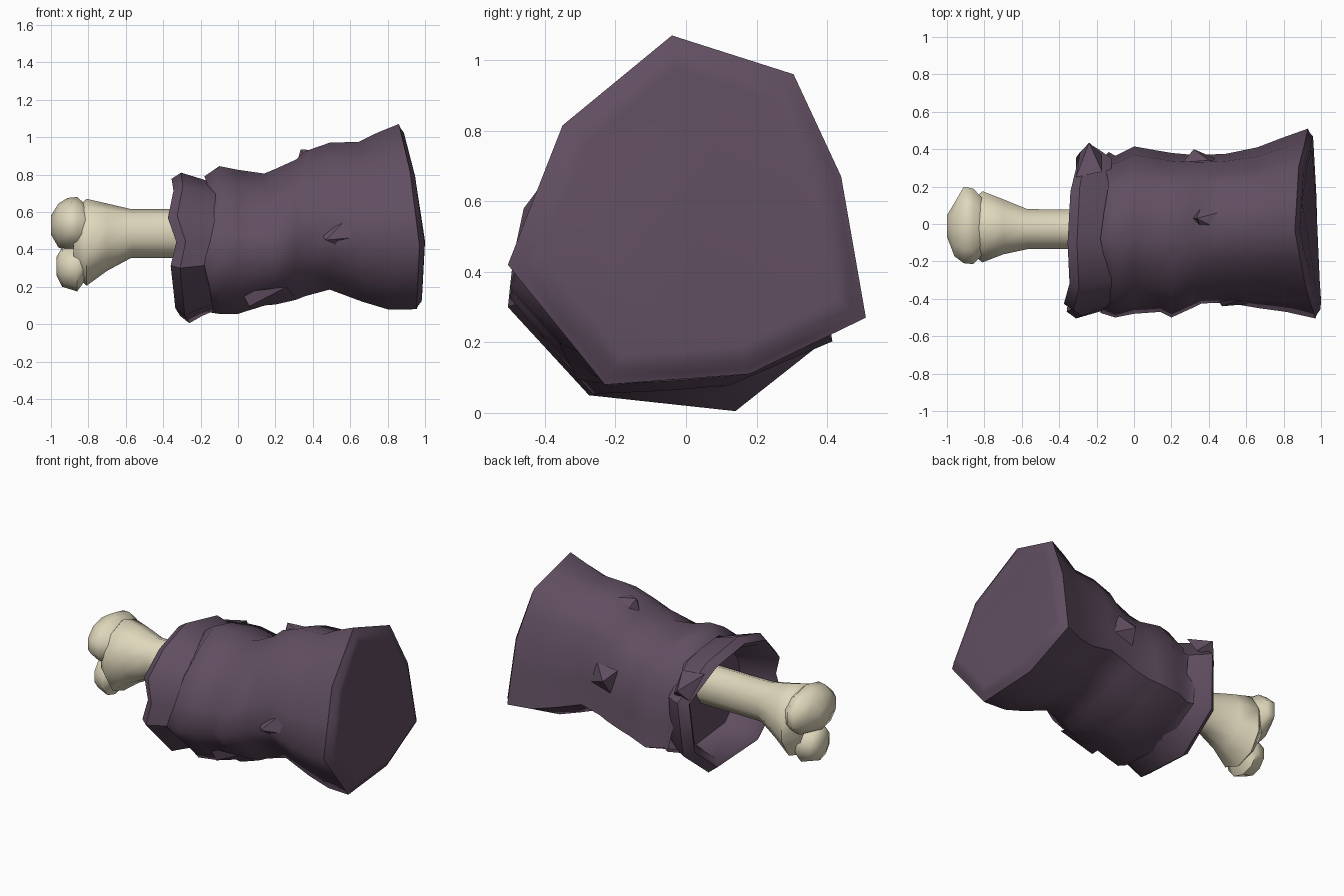
import bpy, bmesh, math
from mathutils import Vector

cube = bpy.data.objects.get("Cube")
if cube:
    bpy.data.objects.remove(cube, do_unlink=True)


def material(name, rgb):
    m = bpy.data.materials.new(name)
    m.use_nodes = True
    m.diffuse_color = (*rgb, 1)
    bsdf = m.node_tree.nodes["Principled BSDF"]
    bsdf.inputs["Base Color"].default_value = (*rgb, 1)
    bsdf.inputs["Roughness"].default_value = 0.9
    return m


CLOTH = material("dusky purple cloth", (0.118, 0.076, 0.118))
BONE = material("pale bone", (0.74, 0.68, 0.50))


def finish(name, bm, mat, angle):
    bmesh.ops.recalc_face_normals(bm, faces=bm.faces)
    mesh = bpy.data.meshes.new(name)
    bm.to_mesh(mesh)
    bm.free()
    ob = bpy.data.objects.new(name, mesh)
    bpy.context.collection.objects.link(ob)
    mesh.materials.append(mat)
    bpy.ops.object.select_all(action='DESELECT')
    ob.select_set(True)
    bpy.context.view_layer.objects.active = ob
    bpy.ops.object.shade_smooth_by_angle(angle=math.radians(angle))


def loft(name, rings, mat, angle, start=True):
    """Skin a list of equal-length point rings and cap them."""
    bm = bmesh.new()
    loops = [[bm.verts.new(p) for p in ring] for ring in rings]
    n = len(loops[0])
    for a, b in zip(loops, loops[1:]):
        for i in range(n):
            j = (i + 1) % n
            bm.faces.new((a[i], a[j], b[j], b[i]))
    if start:
        bm.faces.new(loops[0])
    bm.faces.new(loops[-1])
    finish(name, bm, mat, angle)


def fit(shape, x, y0, y1, z0, z1, bulge=0.0, lean=0.0, mid=0.0):
    """Stretch an outline to a bounding box at station x, rounding its flats."""
    ys, zs = [p.y for p in shape], [p.z for p in shape]
    out = []
    for p in shape:
        u = 2 * (p.y - min(ys)) / (max(ys) - min(ys)) - 1
        v = 2 * (p.z - min(zs)) / (max(zs) - min(zs)) - 1
        f = 1 + bulge * max(0, 1 / math.hypot(u, v) - 1)
        out.append(Vector((x + lean * (p.x - mid), (y0 + y1) / 2 + u * f * (y1 - y0) / 2,
                           (z0 + z1) / 2 + v * f * (z1 - z0) / 2)))
    return out


def shrink(ring, factor, dx):
    c = sum(ring, Vector()) / len(ring)
    return [Vector((p.x + dx, c.y + (p.y - c.y) * factor, c.z + (p.z - c.z) * factor))
            for p in ring]


# Main sleeve: tube flaring to a slanted faceted end with a softly raised cap
corners = [Vector(p) for p in (
    (.86, -.04, 1.07), (.88, .305, .96), (.915, .44, .67), (.93, .51, .27),
    (.945, .18, .11), (.955, -.23, .08), (.97, -.505, .42), (.92, -.35, .815))]
end_shape = []
for a, b in zip(corners, corners[1:] + corners[:1]):
    end_shape += [a, (a + b) / 2]
stations = [
    (-.16, -.475, .385, .06, .79), (-.10, -.50, .365, .055, .845),
    (0, -.48, .415, .055, .825), (.14, -.47, .39, .10, .805),
    (.20, -.50, .38, .105, .83), (.31, -.45, .37, .13, .88),
    (.36, -.425, .37, .15, .925), (.49, -.42, .375, .185, .97)]
rings = [fit(end_shape, *s, .35) for s in stations]
for i, p in enumerate(rings[0]):
    p.x += (-.02, .0, .025, .01)[i % 4]
rings.append(fit(end_shape, .66, -.45, .41, .12, .975, .2, .2, .93))
rings.append(fit(end_shape, .79, -.47, .46, .078, 1.025, .1, .6, .93))
rings += [end_shape, shrink(end_shape, .96, .008), shrink(end_shape, .91, .027),
          shrink(end_shape, .82, .03)]
loft("main_sleeve", rings, CLOTH, 62, start=False)

# Torn cuff: widest band curling in to a ragged lip around a hollow pocket
band = [Vector(p) for p in (
    (-.305, -.1, .81), (-.29, .2, .75), (-.24, .43, .56), (-.26, .40, .21),
    (-.26, .14, .005), (-.285, -.275, .05), (-.31, -.505, .30),
    (-.28, -.49, .44), (-.325, -.46, .58), (-.295, -.34, .74))]
back = fit(band, -.12, -.45, .35, .075, .75)
waist = fit(band, -.19, -.47, .40, .045, .775)
lip = shrink(band, .91, -.05)
inner = shrink(lip, .90, .03)
pocket = fit(band, -.13, -.38, .29, .13, .68)
loft("torn_cuff", [back, waist, band, lip, inner, pocket], CLOTH, 42, start=False)


# Bone: shaft swelling into two blended knuckles
def oval(x, y0, y1, z0, z1, sides=10):
    out = []
    for i in range(sides):
        a = math.tau * (i + .5) / sides
        out.append(Vector((x, (y0 + y1) / 2 + math.cos(a) * (y1 - y0) / 2,
                           (z0 + z1) / 2 + math.sin(a) * (z1 - z0) / 2)))
    return out


loft("bone_shaft", [oval(*s) for s in (
    (-.10, -.14, .08, .355, .615), (-.57, -.14, .085, .355, .615),
    (-.70, -.17, .14, .285, .645), (-.81, -.215, .185, .205, .67),
    (-.88, -.16, .12, .28, .60))], BONE, 60)
loft("upper_knuckle", [oval(*s) for s in (
    (-.74, -.10, .07, .45, .57), (-.86, -.225, .20, .385, .68),
    (-.91, -.22, .21, .39, .675), (-.96, -.18, .12, .41, .645),
    (-1.0, -.07, .05, .48, .58))], BONE, 60)
loft("lower_knuckle", [oval(*s) for s in (
    (-.74, -.08, .03, .34, .45), (-.86, -.17, .10, .175, .42),
    (-.94, -.14, .07, .20, .41), (-.97, -.08, .03, .26, .36))], BONE, 60)


# Pulled folds: shallow wedges rising from the cloth
def fold(name, base, peak):
    bm = bmesh.new()
    vs = [bm.verts.new(p) for p in base]
    top = bm.verts.new(peak)
    bm.faces.new(vs)
    for a, b in zip(vs, vs[1:] + vs[:1]):
        bm.faces.new((a, b, top))
    finish(name, bm, CLOTH, 35)


fold("top_fold", ((.31, .03, .84), (.37, .12, .85), (.52, .08, .92), (.52, -.06, .92),
                  (.38, -.06, .86)), (.335, .03, .935))
fold("front_fold", ((.44, -.39, .49), (.56, -.41, .54), (.70, -.42, .47), (.55, -.39, .41)),
     (.47, -.44, .45))
fold("lower_fold", ((.02, -.32, .17), (.08, -.22, .08), (.30, -.26, .15), (.26, -.36, .20)),
     (.06, -.31, .095))
fold("back_fold", ((.26, .33, .60), (.40, .34, .62), (.46, .34, .48), (.30, .34, .44)),
     (.32, .40, .54))
fold("cuff_flap", ((-.31, .25, .70), (-.17, .28, .70), (-.17, .37, .58), (-.29, .38, .57)),
     (-.24, .435, .64))
